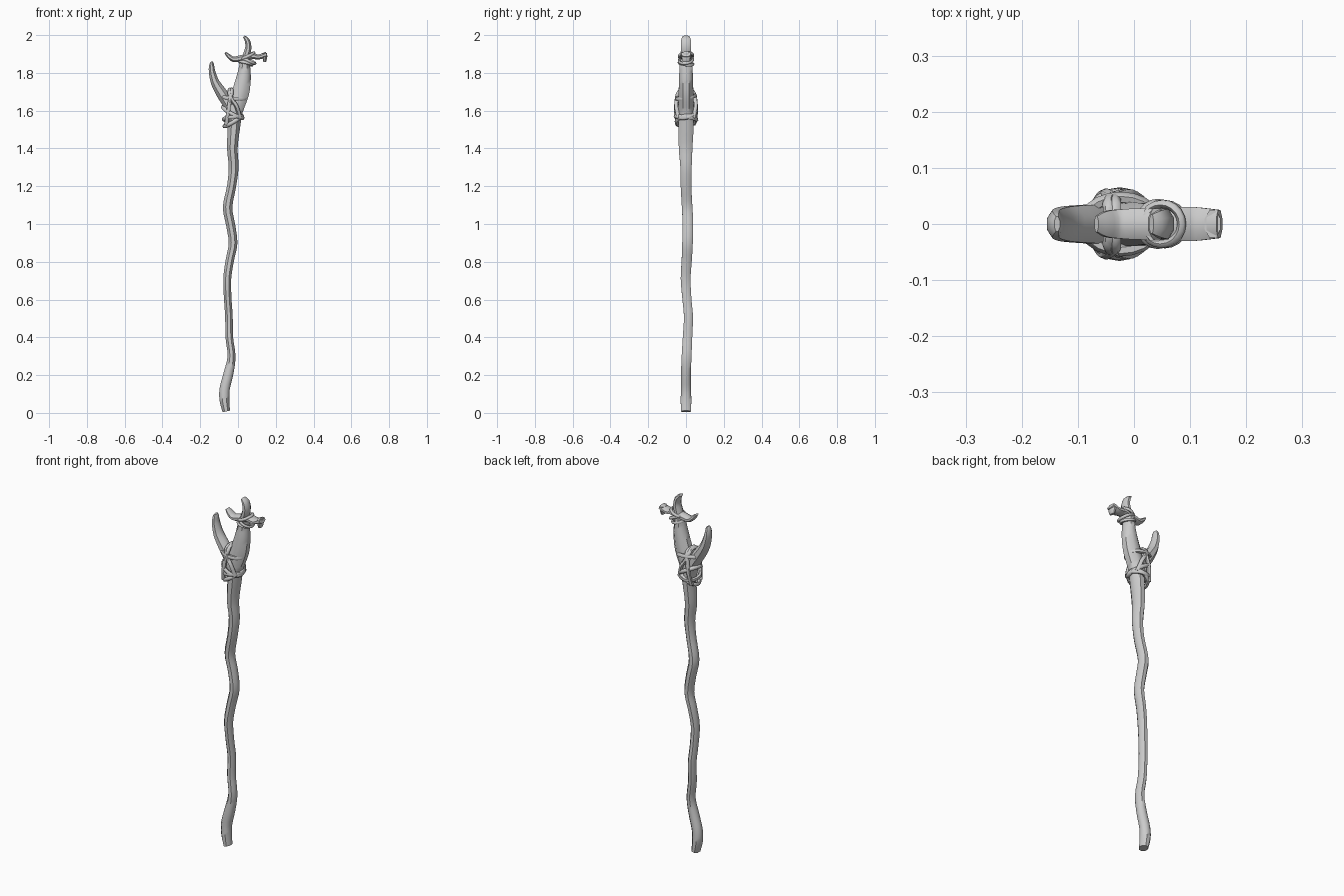
import bpy, bmesh, math
from mathutils import Vector


def catmull(pts, steps):
    out = []
    n = len(pts)
    for i in range(n - 1):
        p = [pts[max(0, min(n - 1, i + k))] for k in (-1, 0, 1, 2)]
        for s in range(steps):
            t = s / steps
            out.append([0.5 * (2 * b + (c - a) * t + (2 * a - 5 * b + 4 * c - d) * t * t
                               + (3 * b - a - 3 * c + d) * t ** 3) for a, b, c, d in zip(*p)])
    out.append(list(pts[-1]))
    return out


def limb(name, pts, steps=3, sides=8):
    """Carved wooden limb: points are (x, y, z, half width, half depth), octagonal section."""
    rows = catmull(pts, steps)
    bm = bmesh.new()
    rings = []
    for i, (x, y, z, rw, rd) in enumerate(rows):
        a, b = rows[max(0, i - 1)], rows[min(len(rows) - 1, i + 1)]
        t = Vector((b[0] - a[0], 0, b[2] - a[2])).normalized()
        side = Vector((t.z, 0, -t.x))
        ring = []
        for k in range(sides):
            ang = 2 * math.pi * (k + 0.5) / sides
            f = 1 / math.cos(math.pi / sides)
            co = Vector((x, y, z)) + side * (rw * f * math.cos(ang)) + Vector((0, rd * f * math.sin(ang), 0))
            ring.append(bm.verts.new(co))
        rings.append(ring)
    for r0, r1 in zip(rings, rings[1:]):
        for k in range(sides):
            j = (k + 1) % sides
            bm.faces.new((r0[k], r0[j], r1[j], r1[k]))
    bm.faces.new(rings[0][::-1])
    bm.faces.new(rings[-1])
    bmesh.ops.recalc_face_normals(bm, faces=bm.faces)
    me = bpy.data.meshes.new(name)
    bm.to_mesh(me)
    bm.free()
    ob = bpy.data.objects.new(name, me)
    bpy.context.collection.objects.link(ob)
    finish(ob, 46)
    return ob


def finish(ob, angle):
    bpy.ops.object.select_all(action='DESELECT')
    ob.select_set(True)
    bpy.context.view_layer.objects.active = ob
    bpy.ops.object.shade_smooth_by_angle(angle=math.radians(angle))


def cord(name, pts, radius, closed=True):
    cu = bpy.data.curves.new(name, 'CURVE')
    cu.dimensions = '3D'
    cu.bevel_depth = radius
    cu.bevel_resolution = 1
    cu.use_fill_caps = True
    sp = cu.splines.new('POLY')
    sp.points.add(len(pts) - 1)
    for p, co in zip(sp.points, pts):
        p.co = (*co, 1)
    sp.use_cyclic_u = closed
    ob = bpy.data.objects.new(name, cu)
    bpy.context.collection.objects.link(ob)
    bpy.ops.object.select_all(action='DESELECT')
    ob.select_set(True)
    bpy.context.view_layer.objects.active = ob
    bpy.ops.object.convert(target='MESH')
    finish(bpy.context.object, 60)


def wrap(name, cx, z, rx, ry, tilt_x, tilt_y, radius):
    pts = []
    for k in range(20):
        a = 2 * math.pi * k / 20
        pts.append((cx + rx * math.cos(a), ry * math.sin(a),
                    z + tilt_x * math.cos(a) + tilt_y * math.sin(a)))
    cord(name, pts, radius)


# Wavy shaft running up into the right fork
limb("shaft", [
    (-0.062, 0, 0.008, 0.020, 0.027), (-0.072, 0, 0.07, 0.026, 0.028),
    (-0.070, 0, 0.13, 0.027, 0.027), (-0.050, 0, 0.21, 0.026, 0.026),
    (-0.034, 0.003, 0.30, 0.021, 0.026), (-0.046, 0.008, 0.40, 0.020, 0.025),
    (-0.048, 0.013, 0.51, 0.020, 0.024), (-0.054, 0.005, 0.60, 0.020, 0.024),
    (-0.057, -0.002, 0.71, 0.021, 0.026), (-0.043, 0.004, 0.81, 0.022, 0.027),
    (-0.026, 0.008, 0.90, 0.023, 0.028), (-0.040, 0.010, 1.00, 0.024, 0.028),
    (-0.055, 0.006, 1.09, 0.025, 0.028), (-0.034, 0.000, 1.20, 0.024, 0.028),
    (-0.023, 0.000, 1.30, 0.026, 0.030), (-0.030, -0.002, 1.40, 0.028, 0.036),
    (-0.022, 0, 1.51, 0.033, 0.040), (-0.016, 0, 1.60, 0.042, 0.041),
    (0.012, 0, 1.69, 0.046, 0.039), (0.029, 0, 1.77, 0.039, 0.037),
    (0.035, 0, 1.83, 0.030, 0.034), (0.038, 0, 1.89, 0.022, 0.030)])

# Left prong of the fork
limb("left_prong", [
    (-0.035, 0, 1.54, 0.020, 0.034), (-0.044, 0, 1.62, 0.029, 0.036),
    (-0.085, 0, 1.69, 0.030, 0.034), (-0.121, 0, 1.75, 0.023, 0.031),
    (-0.138, 0, 1.81, 0.017, 0.026), (-0.139, 0, 1.845, 0.012, 0.020),
    (-0.137, 0, 1.86, 0.005, 0.013)])

# Three twigs tied to the head
limb("upper_twig", [
    (0.030, 0, 1.86, 0.016, 0.028), (0.046, 0, 1.90, 0.018, 0.028),
    (0.055, 0, 1.94, 0.016, 0.027), (0.047, 0, 1.975, 0.013, 0.025),
    (0.031, 0, 1.993, 0.006, 0.017)])
limb("rear_twig", [
    (0.050, 0, 1.885, 0.016, 0.028), (0.010, 0, 1.876, 0.017, 0.028),
    (-0.025, 0, 1.872, 0.014, 0.026), (-0.050, 0, 1.890, 0.011, 0.023),
    (-0.067, 0, 1.908, 0.005, 0.014)])
limb("front_twig", [
    (0.030, 0, 1.875, 0.018, 0.030), (0.075, 0, 1.889, 0.016, 0.030),
    (0.110, 0, 1.884, 0.013, 0.030), (0.152, 0, 1.899, 0.014, 0.025)])
limb("front_twig_stub", [
    (0.140, 0, 1.905, 0.014, 0.024), (0.142, 0, 1.875, 0.011, 0.022),
    (0.141, 0, 1.857, 0.007, 0.015)], 2)

# Cord wound around the fork
for i, a in enumerate([
        (-0.024, 1.672, 0.066, 0.047, -0.006, 0.008),
        (-0.028, 1.590, 0.052, 0.054, -0.028, 0.010),
        (-0.026, 1.560, 0.049, 0.055, 0.006, -0.008),
        (-0.026, 1.545, 0.046, 0.050, 0.028, 0.006)]):
    wrap("fork_wrap_%d" % (i + 1), *a, 0.011)

# Crossed cords passing over the crotch, front and back
for i, (x0, z0, x1) in enumerate([(-0.063, 1.525, -0.034), (0.012, 1.56, -0.044)]):
    half = [(x0, 0.040, z0), ((x0 * 2 + x1) / 3, 0.052, z0 + 0.06),
            ((x0 + x1 * 2) / 3, 0.050, 1.65), (x1, 0.042, 1.69), (x1, 0.025, 1.708)]
    front = [(x, -y, z) for x, y, z in half]
    cord("crotch_cord_%d" % (i + 1), catmull(front + [(x1, 0, 1.712)] + half[::-1], 3), 0.011, False)

# Cord wound around the head
for i, a in enumerate([
        (0.054, 1.868, 0.036, 0.036, -0.018, 0.004),
        (0.042, 1.850, 0.033, 0.037, -0.008, -0.004),
        (0.050, 1.890, 0.035, 0.036, 0.016, 0.003)]):
    wrap("head_wrap_%d" % (i + 1), *a, 0.008)
